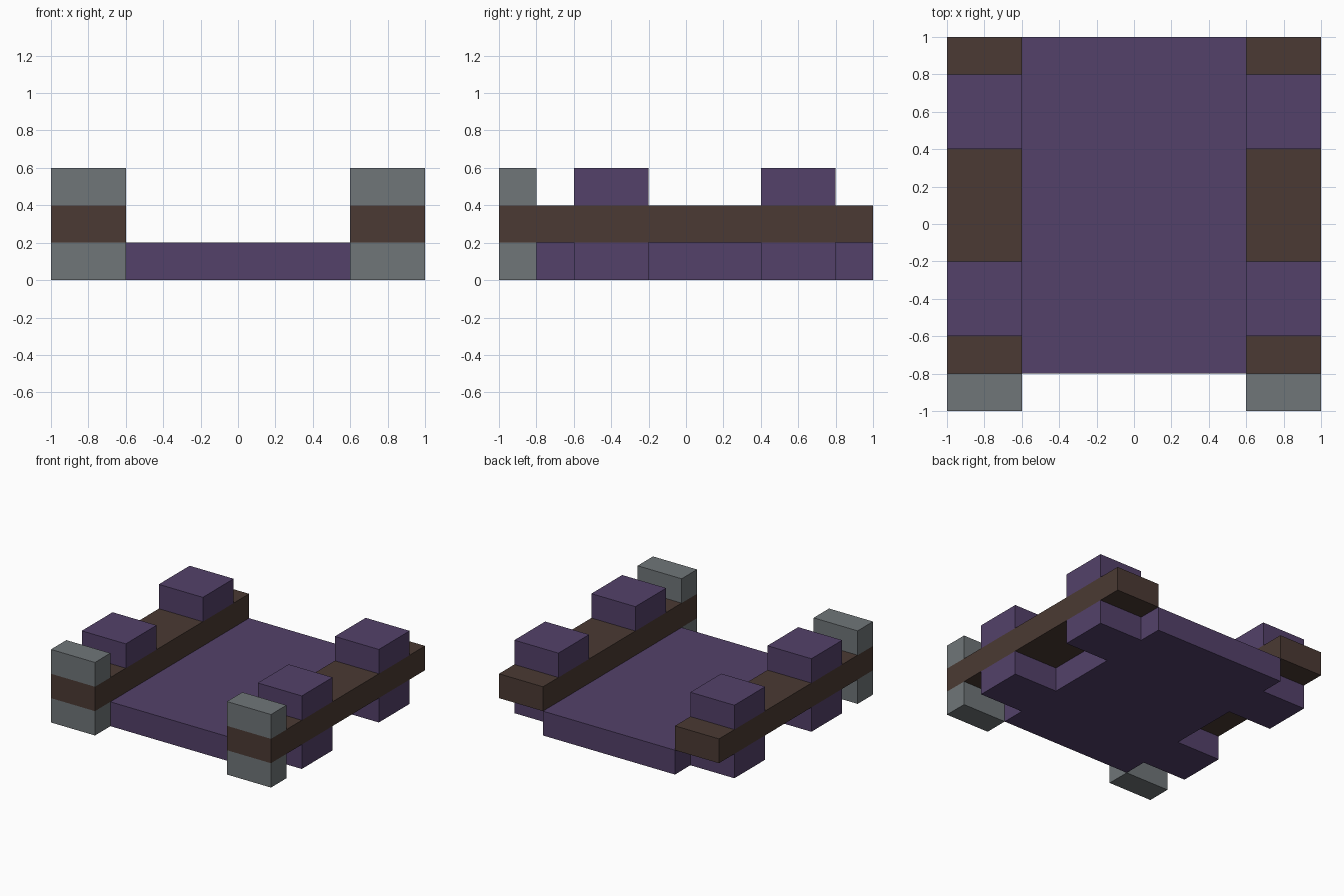
import bpy
import bmesh

if "Cube" in bpy.data.objects:
    bpy.data.objects.remove(bpy.data.objects["Cube"])


def make_material(name, colour):
    m = bpy.data.materials.new(name)
    m.diffuse_color = (*colour, 1.0)
    m.use_nodes = True
    m.node_tree.nodes["Principled BSDF"].inputs["Base Color"].default_value = m.diffuse_color
    return m


PURPLE = make_material("purple", (0.087, 0.053, 0.144, ))
BROWN = make_material("dark_brown", (0.070, 0.042, 0.033))
GREY = make_material("grey", (0.160, 0.180, 0.190))


def box(name, x, y, z, material):
    """Box spanning the (low, high) range on each axis."""
    bm = bmesh.new()
    bmesh.ops.create_cube(bm, size=1.0)
    for v in bm.verts:
        v.co = [sum(r) / 2 + c * (r[1] - r[0]) for c, r in zip(v.co, (x, y, z))]
    mesh = bpy.data.meshes.new(name)
    bm.to_mesh(mesh)
    bm.free()
    mesh.materials.append(material)
    obj = bpy.data.objects.new(name, mesh)
    bpy.context.collection.objects.link(obj)
    return obj


LOW, MID, TOP = (0.0, 0.2), (0.2, 0.4), (0.4, 0.6)

# Central floor slab
box("floor_slab", (-0.6, 0.6), (-0.8, 1.0), LOW, PURPLE)

for side, x in (("left", (-1.0, -0.6)), ("right", (0.6, 1.0))):
    # Long side rail
    box(f"{side}_rail", x, (-1.0, 1.0), MID, BROWN)
    # Blocks gripping the rail above and below
    for level, z in (("lower", LOW), ("upper", TOP)):
        box(f"{side}_{level}_end_cap", x, (-1.0, -0.8), z, GREY)
        box(f"{side}_{level}_front_block", x, (-0.6, -0.2), z, PURPLE)
        box(f"{side}_{level}_back_block", x, (0.4, 0.8), z, PURPLE)
